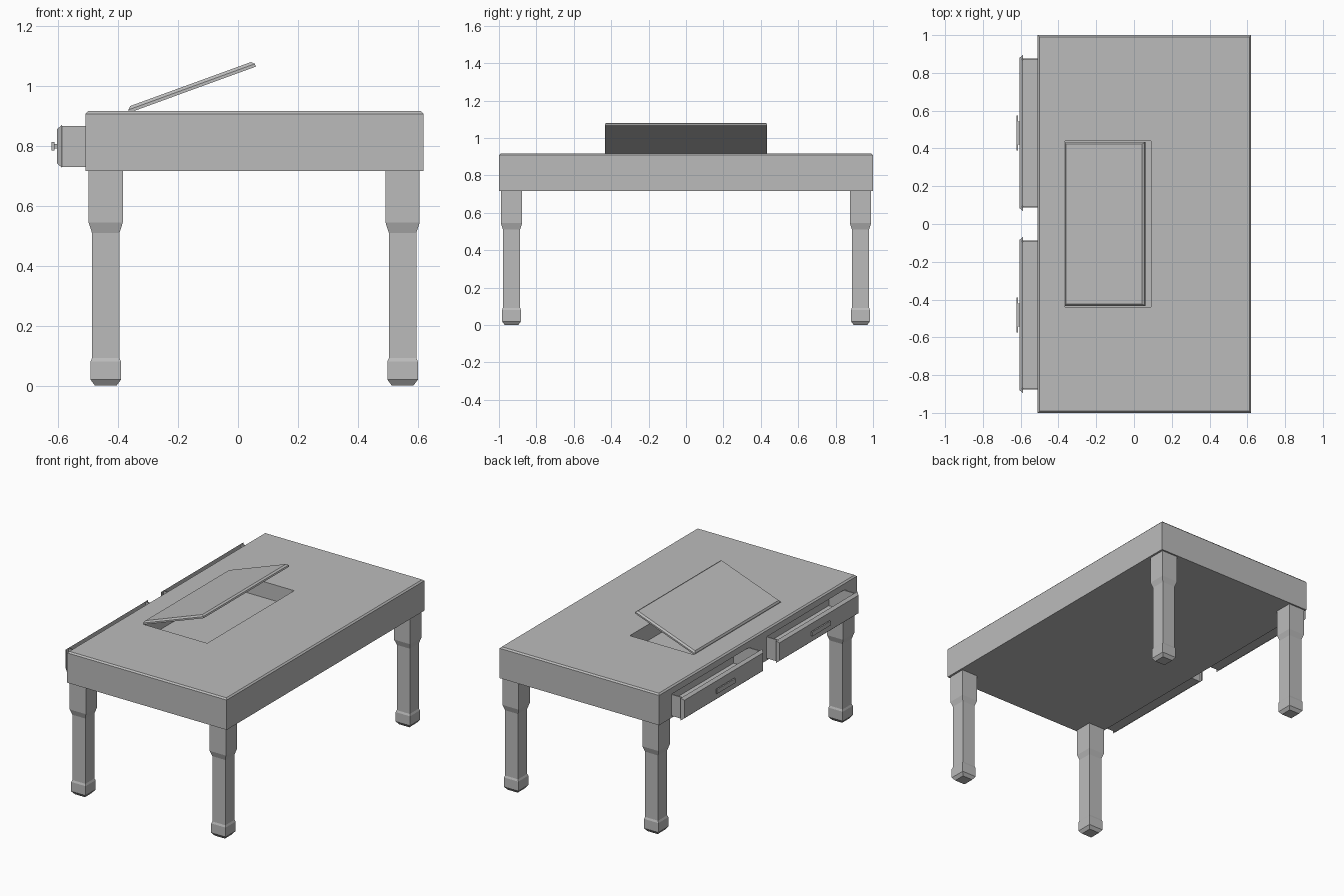
import bpy, bmesh, math
from mathutils import Matrix

if "Cube" in bpy.data.objects:
    bpy.data.objects.remove(bpy.data.objects["Cube"])

grey = bpy.data.materials.new("plain_grey")
grey.diffuse_color = (0.5, 0.5, 0.5, 1)
grey.use_nodes = True
grey.node_tree.nodes["Principled BSDF"].inputs["Base Color"].default_value = grey.diffuse_color


def make_object(name, bm):
    bmesh.ops.recalc_face_normals(bm, faces=bm.faces[:])
    mesh = bpy.data.meshes.new(name)
    bm.to_mesh(mesh)
    bm.free()
    mesh.materials.append(grey)
    obj = bpy.data.objects.new(name, mesh)
    bpy.context.collection.objects.link(obj)
    return obj


def add_box(bm, x, y, z):
    size = [b - a for a, b in (x, y, z)]
    mid = [(a + b) / 2 for a, b in (x, y, z)]
    mat = Matrix.Translation(mid) @ Matrix.Diagonal((*size, 1))
    return bmesh.ops.create_cube(bm, size=1, matrix=mat)["verts"]


def bevel_top(bm, width):
    top = max(v.co.z for v in bm.verts)
    edges = [e for e in bm.edges if all(v.co.z > top - 1e-4 for v in e.verts)]
    bmesh.ops.bevel(bm, geom=edges, offset=width, segments=1, affect='EDGES')


def box(name, x, y, z, bevel=0):
    bm = bmesh.new()
    add_box(bm, x, y, z)
    if bevel:
        bevel_top(bm, bevel)
    return make_object(name, bm)


def cut(target, cutter):
    mod = target.modifiers.new("cut", 'BOOLEAN')
    mod.operation = 'DIFFERENCE'
    mod.solver = 'EXACT'
    mod.object = cutter
    cutter.hide_render = True
    cutter.hide_viewport = True


# Table body with a shallow compartment in the top
body = box("table_body", (-0.51, 0.62), (-1, 1), (0.717, 0.917), 0.009)
cut(body, box("compartment_cutter", (-0.365, 0.09), (-0.44, 0.44), (0.815, 1.0)))

# Tilted lid, hinged along its low edge
lid = box("lid", (0, 0.45), (-0.433, 0.433), (0, 0.02), 0.01)
lid.location = (-0.363, 0, 0.912)
lid.rotation_euler.y = -math.radians(20)

# Square turned legs: (height, half width)
LEG = [(0, 0.036), (0.02, 0.051), (0.08, 0.051), (0.092, 0.046),
       (0.51, 0.046), (0.545, 0.057), (0.72, 0.057)]


def leg(name, cx, cy):
    bm = bmesh.new()
    rings = [[bm.verts.new((cx + sx * h, cy + sy * h, z))
              for sx, sy in ((-1, -1), (1, -1), (1, 1), (-1, 1))] for z, h in LEG]
    for a, b in zip(rings, rings[1:]):
        for i in range(4):
            j = (i + 1) % 4
            bm.faces.new((a[i], a[j], b[j], b[i]))
    bm.faces.new(rings[0])
    bm.faces.new(rings[-1])
    make_object(name, bm)


for sx, cx in (("left", -0.442), ("right", 0.55)):
    for sy, cy in (("front", -0.933), ("back", 0.933)):
        leg(f"{sy}_{sx}_leg", cx, cy)

# Two open drawers on the left side
for side, c in (("front", -0.482), ("back", 0.482)):
    y = (c - 0.395, c + 0.395)
    z = (0.731, 0.868)
    cut(body, box(f"{side}_drawer_cutter", (-0.7, -0.39), y, z))

    # Thin walled tray
    bm = bmesh.new()
    add_box(bm, (-0.592, -0.395), y, (0.731, 0.741))
    add_box(bm, (-0.592, -0.395), (y[0], y[0] + 0.008), z)
    add_box(bm, (-0.592, -0.395), (y[1] - 0.008, y[1]), z)
    add_box(bm, (-0.403, -0.395), y, z)
    make_object(f"{side}_drawer_tray", bm)

    # Front panel with sloped outer border
    bm = bmesh.new()
    add_box(bm, (-0.605, -0.588), (c - 0.413, c + 0.413), (0.728, 0.871))
    for v in bm.verts:
        if v.co.x < -0.6:
            v.co.y = c + (v.co.y - c) * 0.965
            v.co.z = 0.8 + (v.co.z - 0.8) * 0.8
    make_object(f"{side}_drawer_front", bm)

    # Handle bar on a stem
    bm = bmesh.new()
    add_box(bm, (-0.616, -0.602), (c - 0.06, c + 0.06), (0.793, 0.807))
    add_box(bm, (-0.623, -0.614), (c - 0.093, c + 0.093), (0.786, 0.814))
    make_object(f"{side}_drawer_handle", bm)
